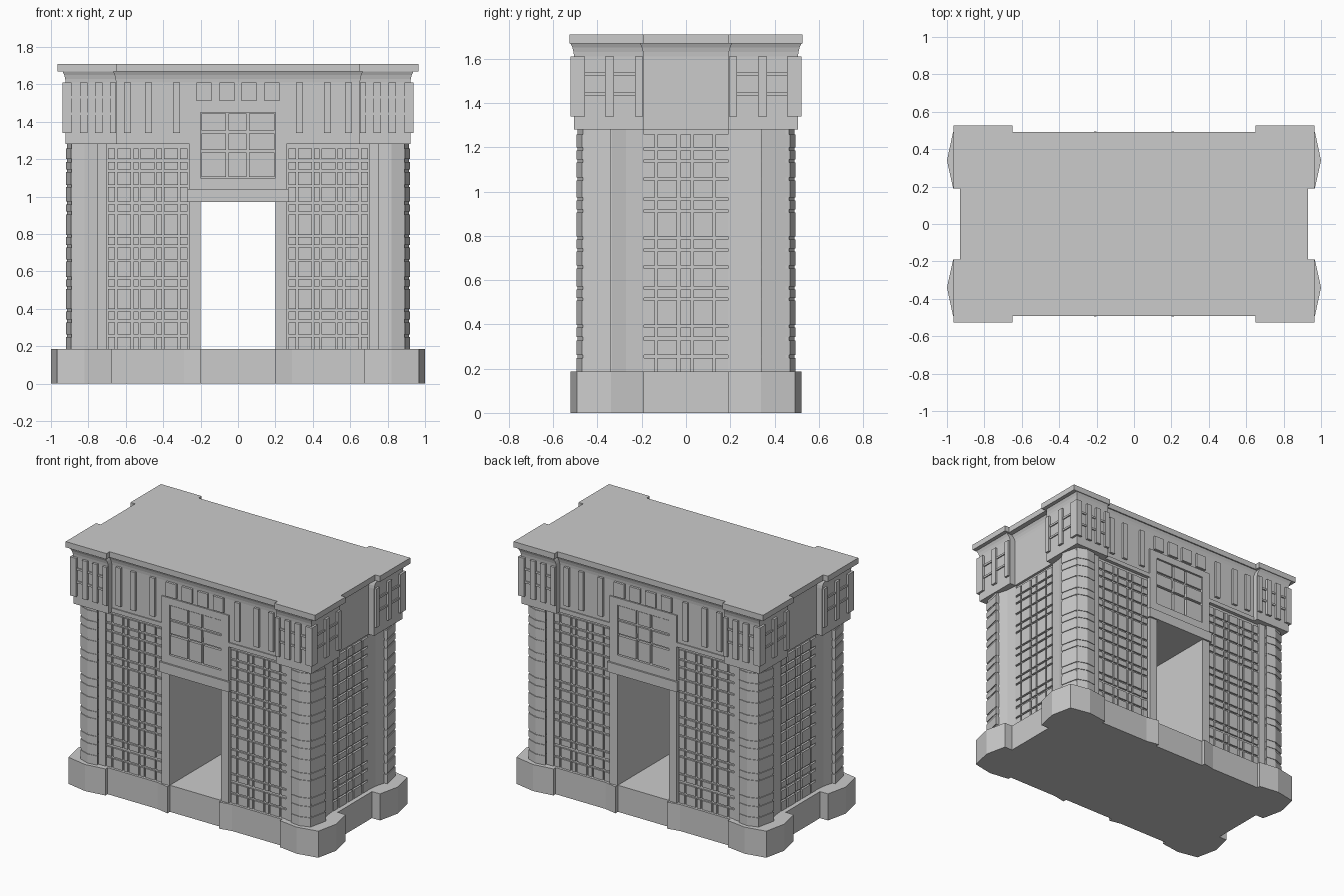
import bpy, bmesh

if "Cube" in bpy.data.objects:
    bpy.data.objects.remove(bpy.data.objects["Cube"])

ROWS = [(.186, .249), (.262, .326), (.344, .385), (.398, .507), (.52, .557), (.57, .652), (.665, .729),
        (.742, .783), (.796, .905), (.919, .959), (.973, 1.05), (1.063, 1.131), (1.145, 1.186), (1.2, 1.258)]
SIGNS = [(1, 1), (-1, 1), (-1, -1), (1, -1)]


class Part:
    """Collects solids into one named object."""
    def __init__(self, name):
        self.name, self.bm = name, bmesh.new()

    def loft(self, rings):
        """rings: list of (outline, z), all with the same point count."""
        vs = [[self.bm.verts.new((x, y, z)) for x, y in pts] for pts, z in rings]
        n = len(vs[0])
        for a, b in zip(vs, vs[1:]):
            for i in range(n):
                j = (i + 1) % n
                self.bm.faces.new((a[i], a[j], b[j], b[i]))
        self.bm.faces.new(vs[0][::-1])
        self.bm.faces.new(vs[-1])

    def prism(self, pts, z0, z1):
        self.loft([(pts, z0), (pts, z1)])

    def box(self, x0, x1, y0, y1, z0, z1):
        self.prism([(x0, y0), (x1, y0), (x1, y1), (x0, y1)], z0, z1)

    def box4(self, x0, x1, y0, y1, z0, z1):
        """Box repeated in all four plan quadrants."""
        for sx, sy in SIGNS:
            self.box(x0 * sx, x1 * sx, y0 * sy, y1 * sy, z0, z1)

    def box_fb(self, x0, x1, y0, y1, z0, z1):
        """Box on front and back."""
        for s in (1, -1):
            self.box(x0, x1, y0 * s, y1 * s, z0, z1)

    def done(self):
        bmesh.ops.recalc_face_normals(self.bm, faces=self.bm.faces)
        me = bpy.data.meshes.new(self.name)
        self.bm.to_mesh(me)
        self.bm.free()
        bpy.context.collection.objects.link(bpy.data.objects.new(self.name, me))


def full(q, d=0):
    """Quarter outline (from the y axis to the x axis) mirrored to a closed loop, pushed out by d."""
    q = [(x + (d if x else 0), y + (d if y else 0)) for x, y in q]
    a = q[:-1] if q[-1][1] == 0 else q
    a = a[1:] if a[0][0] == 0 else a
    return (a + [(x, -y) for x, y in a[::-1]] + [(-x, -y) for x, y in a] + [(-x, y) for x, y in a[::-1]])


# Plinth with faceted corner lobes
p = Part("plinth")
p.prism(full([(.2, .468), (.2, .496), (.29, .478), (.675, .478), (.675, .502), (.82, .522), (.967, .493),
              (1, .34), (.967, .19), (.905, .19)]), 0, .186)
p.done()

# Two piers with the passage between them
p = Part("piers")
for s in (1, -1):
    q = [(.2, .45), (.7, .45), (.7, .468), (.75, .47), (.75, .46), (.89, .46), (.895, .335),
         (.878, .27), (.87, .19), (.86, .19)]
    p.prism([(x * s, y) for x, y in q] + [(x * s, -y) for x, y in q[::-1]], .18, 1.29)
p.box(-.21, .21, -.45, .45, .97, 1.29)
p.done()

# Corner columns with banded courses
p = Part("corner_columns")
core = [(.752, .483), (.82, .49), (.887, .466), (.914, .342), (.8, .342)]
band = [(.75, .486), (.82, .495), (.892, .469), (.92, .34), (.8, .34)]
for sx, sy in SIGNS:
    p.prism([(x * sx, y * sy) for x, y in core], .18, 1.285)
    for z0, z1 in ROWS:
        p.prism([(x * sx, y * sy) for x, y in band], z0, z1)
p.done()

# Stone blocks on the front, back and side walls
p = Part("wall_blocks")
for z0, z1 in ROWS:
    for x0, x1 in [(.27, .31), (.322, .395), (.407, .435), (.447, .52), (.532, .56), (.572, .645), (.657, .695)]:
        p.box4(x0, x1, .44, .461, z0, z1)
    for y0, y1 in [(-.19, -.14), (-.128, -.04), (-.025, .022), (.034, .122), (.134, .19)]:
        for s in (1, -1):
            p.box(.85 * s, .874 * s, y0, y1, z0, z1)
p.done()

# Door surround, lintel and the frame above
p = Part("door_surround")
p.box4(.2, .26, .43, .475, .18, 1.5)
p.box_fb(-.27, .27, .43, .487, .97, 1.04)
p.box_fb(-.2, .2, .43, .475, 1.04, 1.10)
p.box_fb(-.2, .2, .43, .475, 1.45, 1.5)
p.box4(.26, .65, .43, .474, 1.28, 1.31)
p.done()

# Nine-light panel over the door
p = Part("upper_panel")
for x0, x1 in [(-.195, -.065), (-.05, .045), (.06, .195)]:
    for z0, z1 in [(1.105, 1.235), (1.25, 1.337), (1.353, 1.445)]:
        p.box_fb(x0, x1, .43, .468, z0, z1)
p.done()

# Attic storey: lower part leaves the panel recess open, upper part flares to the roof
p = Part("attic")
p.box(-.21, .21, -.455, .455, 1.28, 1.5)
for s in (1, -1):
    q = [(.2, .467), (.65, .467), (.65, .506), (.922, .506), (.922, .19), (.878, .19)]
    p.prism([(x * s, y) for x, y in q] + [(x * s, -y) for x, y in q[::-1]], 1.28, 1.5)
q = [(.65, .467), (.65, .506), (.922, .506), (.922, .19), (.878, .19)]
p.loft([(full(q, d), z) for d, z in [(0, 1.49), (0, 1.61), (.002, 1.63), (.007, 1.65), (.017, 1.672)]])
p.done()

# Frieze strips: long outside, short above the panel
p = Part("frieze_strips")
for x0, x1, z0 in [(.02, .10, 1.51), (.143, .222, 1.51), (.31, .348, 1.34), (.222, .31, 1.34),
                   (.348, .348, 1.34), (.46, .497, 1.34), (.572, .61, 1.34)]:
    if x1 > x0 and (x0, x1) != (.222, .31):
        p.box4(x0, x1, .45, .483, z0, 1.61)
p.done()

# Corner grilles: upright bars with cross rails
p = Part("corner_grilles")
for x0, x1 in [(.652, .685), (.725, .765), (.805, .845), (.89, .936)]:
    p.box4(x0, x1, .48, .522, 1.34, 1.61)
for y0, y1 in [(.195, .23), (.325, .366), (.457, .522)]:
    p.box4(.9, .937, y0, y1, 1.34, 1.61)
for z in (1.435, 1.525):
    p.box4(.685, .89, .48, .514, z, z + .014)
    p.box4(.9, .93, .23, .457, z, z + .014)
p.done()

# Roof slab
p = Part("roof_slab")
p.prism(full([(.65, .492), (.65, .527), (.966, .527), (.966, .19), (.93, .19)]), 1.67, 1.71)
p.done()
